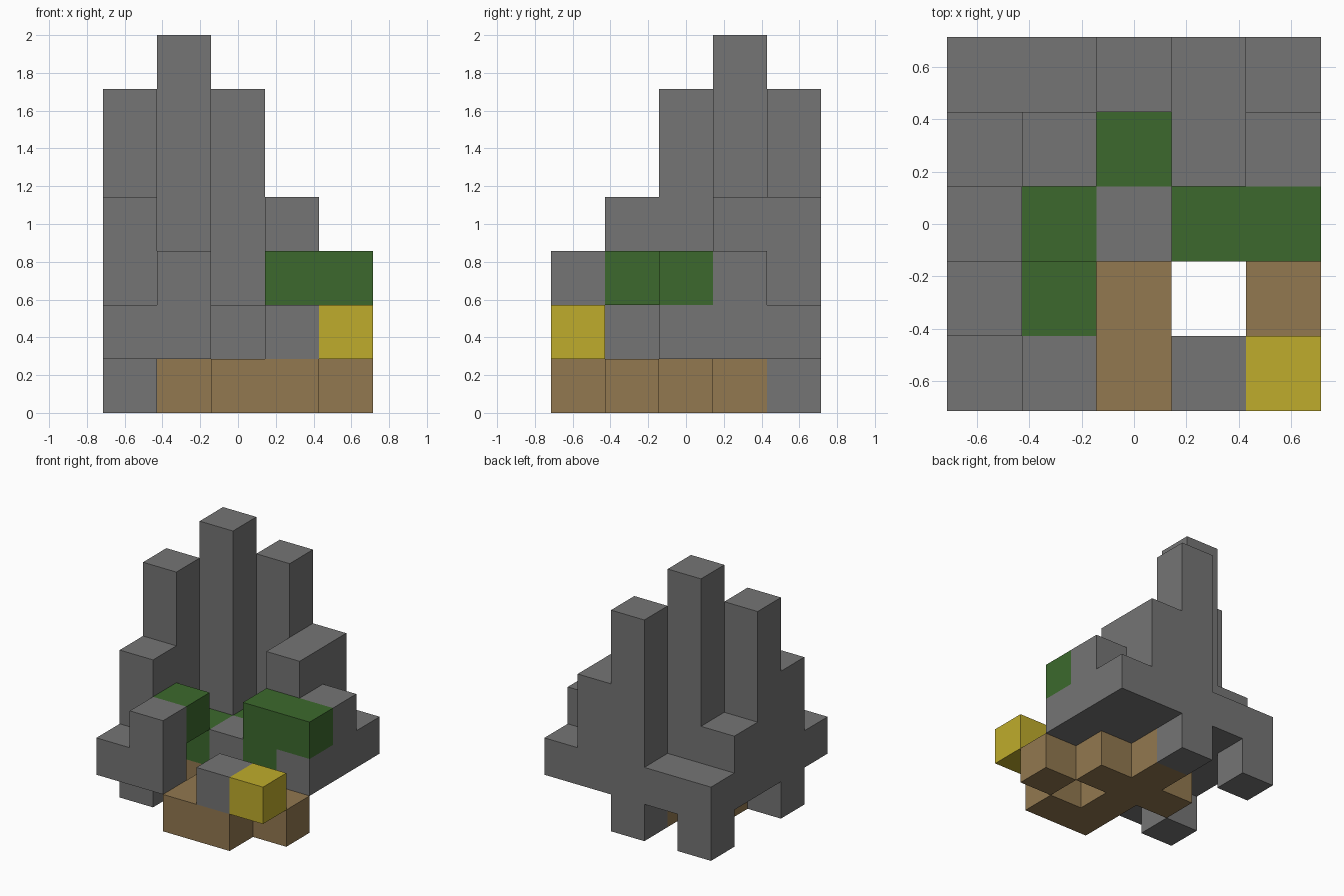
import bpy
import bmesh
from mathutils import Vector

cube = bpy.data.objects.get("Cube")
if cube:
    bpy.data.objects.remove(cube, do_unlink=True)

UNIT = 2 / 7                          # edge of one block
ORIGIN = Vector((-2.5, -2.5, 0))      # five by five blocks, centred


def make_material(name, colour):
    mat = bpy.data.materials.new(name)
    mat.use_nodes = True
    mat.diffuse_color = (*colour, 1)
    mat.node_tree.nodes["Principled BSDF"].inputs["Base Color"].default_value = (*colour, 1)
    return mat


stone = make_material("grey stone", (0.178, 0.178, 0.178))
wood = make_material("brown wood", (0.287, 0.188, 0.08))
leaf = make_material("green moss", (0.045, 0.141, 0.026))
gold = make_material("yellow gold", (0.521, 0.413, 0.025))


def column(x, y, bottom, top):
    """Cells of one vertical stack of blocks."""
    return {(x, y, z) for z in range(bottom, top)}


def row(xs, ys, bottom, top):
    """Cells of equal stacks over a rectangle of the plan."""
    return {c for x in xs for y in ys for c in column(x, y, bottom, top)}


parts = {
    # towers
    "main_tower": (stone, column(1, 3, 1, 7)),
    "left_rear_tower": (stone, column(2, 4, 0, 6)),
    "right_side_tower": (stone, column(0, 2, 1, 6)),
    # stepped walls around them
    "rear_wall": (stone, row([3], [3, 4], 1, 4)),
    "rear_ledge": (stone, row([0, 1], [4], 1, 2)),
    "rear_foot": (stone, column(0, 4, 0, 1)),
    "rear_step": (stone, column(0, 3, 1, 3)),
    "side_wall": (stone, column(0, 1, 0, 4)),
    "front_corner": (stone, column(0, 0, 1, 2)),
    "front_wall": (stone, column(1, 0, 1, 3)),
    "left_step": (stone, column(4, 3, 1, 3)),
    "left_ledge": (stone, column(4, 4, 1, 2)),
    "left_block": (stone, column(4, 2, 1, 2)),
    "centre_block": (stone, column(2, 2, 1, 2)),
    "front_block": (stone, column(3, 0, 1, 2)),
    # wooden base
    "base_beam": (wood, row([2], range(4), 0, 1)),
    "base_arms": (wood, row([1, 3], [2], 0, 1)),
    "base_front": (wood, column(3, 0, 0, 1)),
    "base_corner": (wood, column(4, 1, 0, 1)),
    # planting and golden block
    "moss_bank": (leaf, column(3, 2, 1, 3) | column(4, 2, 2, 3)),
    "moss_bridge": (leaf, column(1, 1, 2, 3)),
    "moss_floor": (leaf, column(1, 2, 1, 2) | column(2, 3, 1, 2)),
    "gold_block": (gold, column(4, 0, 1, 2)),
}
filled = set().union(*(cells for _, cells in parts.values()))


def build(name, mat, cells):
    """Make the blocks of a part, without the faces that touch another block."""
    bm = bmesh.new()
    half = Vector((0.5, 0.5, 0.5))
    for cell in sorted(cells):
        verts = bmesh.ops.create_cube(bm, size=1)["verts"]
        bmesh.ops.translate(bm, verts=verts, vec=Vector(cell) + half)
    bm.normal_update()
    hidden = []
    for face in bm.faces:
        beyond = face.calc_center_median() + face.normal * 0.5
        if tuple(int(v // 1) for v in beyond) in filled:
            hidden.append(face)
    bmesh.ops.delete(bm, geom=hidden, context="FACES")
    # weld blocks and merge their flat sides
    bmesh.ops.remove_doubles(bm, verts=bm.verts, dist=0.001)
    bmesh.ops.dissolve_limit(bm, angle_limit=0.01, verts=bm.verts, edges=bm.edges)
    for v in bm.verts:
        v.co = (v.co + ORIGIN) * UNIT
    mesh = bpy.data.meshes.new(name)
    bm.to_mesh(mesh)
    bm.free()
    mesh.materials.append(mat)
    bpy.context.collection.objects.link(bpy.data.objects.new(name, mesh))


for name, (mat, cells) in parts.items():
    build(name, mat, cells)
